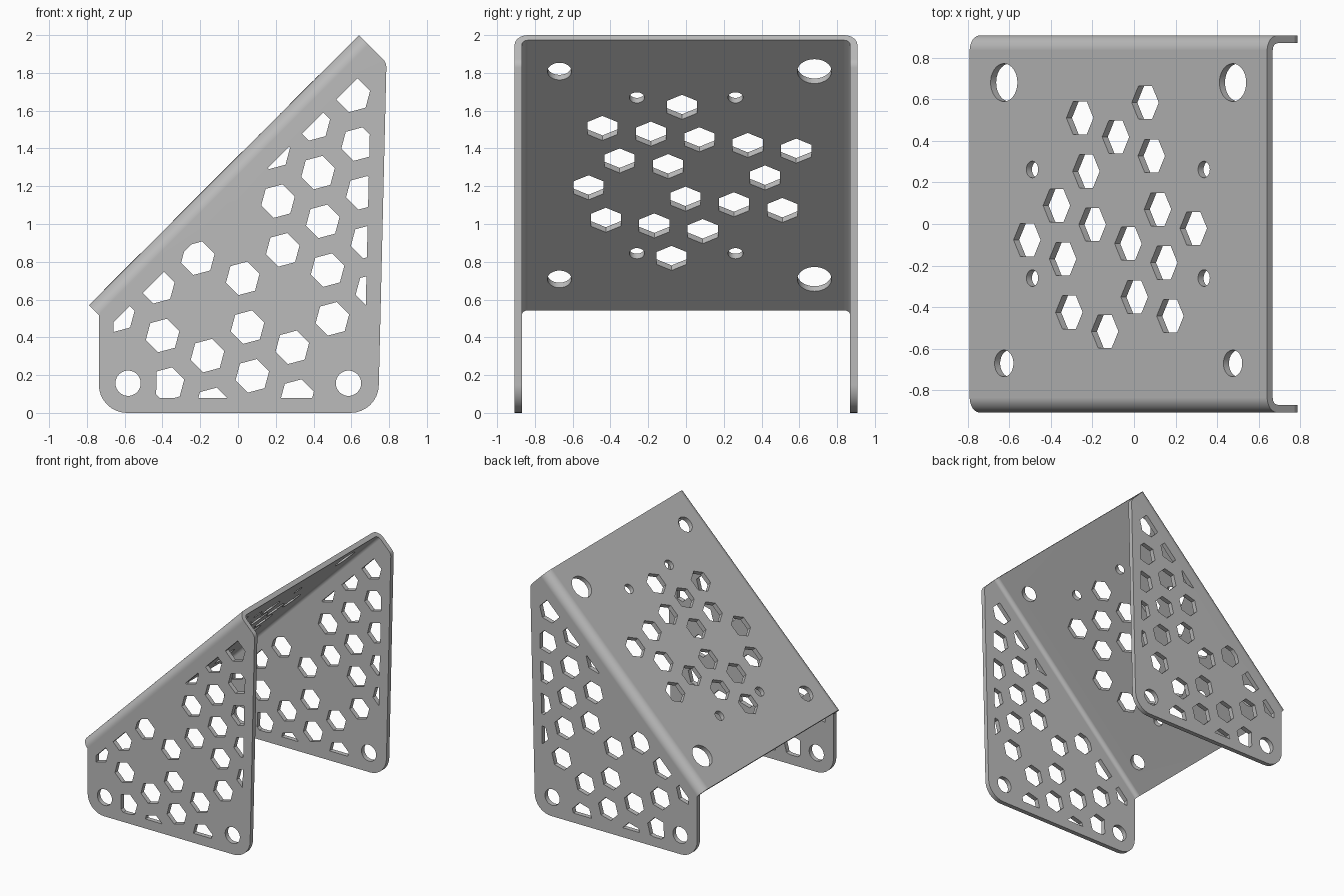
import bpy, bmesh
from math import sin, cos, tan, pi, radians, sqrt
from mathutils import Vector

cube = bpy.data.objects.get("Cube")
if cube:
    bpy.data.objects.remove(cube, do_unlink=True)

WIDTH, SHEET, RISE = 0.907, 0.038, 1.36   # half width, thickness, height of slope at x = 0
R2 = sqrt(2)

grey = bpy.data.materials.new("sheet_metal_grey")
grey.use_nodes = True
colour = (0.5, 0.5, 0.5, 1)
grey.diffuse_color = colour
grey.node_tree.nodes["Principled BSDF"].inputs["Base Color"].default_value = colour


# Placement rules: side view, across the sloped plate, along the slope
def in_side(a, b, h):
    return Vector((a, h, b))


def in_slope(a, b, h):
    return Vector((a - h / R2, b, a + RISE + h / R2))


def along_slope(a, b, h):
    return Vector((h + b / R2, a, h + RISE - b / R2))


def fillet(corners, steps=8):
    """Outline from (x, y, radius) corners, rounding those with a radius."""
    out = []
    for i, (x, y, r) in enumerate(corners):
        p = Vector((x, y))
        if not r:
            out.append(p)
            continue
        d0 = (Vector(corners[i - 1][:2]) - p).normalized()
        d1 = (Vector(corners[(i + 1) % len(corners)][:2]) - p).normalized()
        half = d0.angle(d1) / 2
        centre = p + (d0 + d1).normalized() * r / sin(half)
        start = p + d0 * r / tan(half) - centre
        end = p + d1 * r / tan(half) - centre
        sweep = pi - 2 * half
        for k in range(steps + 1):
            t = k / steps
            out.append(centre + (start * sin((1 - t) * sweep) + end * sin(t * sweep)) / sin(sweep))
    return out


def ring(x, y, r, sides, turn=0.0, squash=1.0):
    return [Vector((x + r * cos(turn + 2 * pi * k / sides) * squash,
                    y + r * sin(turn + 2 * pi * k / sides))) for k in range(sides)]


def clip(poly, normal, limit):
    """Keep the part of a polygon where normal . p <= limit."""
    out = []
    for i, q in enumerate(poly):
        p = poly[i - 1]
        dp, dq = normal.dot(p) - limit, normal.dot(q) - limit
        if dp * dq < 0:
            out.append(p.lerp(q, dp / (dp - dq)))
        if dq <= 0:
            out.append(q)
    return out


def prisms(name, outlines, place, low, high):
    bm = bmesh.new()
    for outline in outlines:
        bottom = [bm.verts.new(place(p.x, p.y, low)) for p in outline]
        top = [bm.verts.new(place(p.x, p.y, high)) for p in outline]
        bm.faces.new(bottom)
        bm.faces.new(top[::-1])
        for i in range(len(outline)):
            bm.faces.new((bottom[i - 1], top[i - 1], top[i], bottom[i]))
    bmesh.ops.recalc_face_normals(bm, faces=bm.faces)
    mesh = bpy.data.meshes.new(name)
    bm.to_mesh(mesh)
    bm.free()
    mesh.materials.append(grey)
    ob = bpy.data.objects.new(name, mesh)
    bpy.context.collection.objects.link(ob)
    return ob


def cut(target, tool, operation):
    tool.hide_render = True
    mod = target.modifiers.new("cut", 'BOOLEAN')
    mod.object, mod.operation, mod.solver = tool, operation, 'EXACT'
    bpy.context.view_layer.objects.active = target
    bpy.ops.object.modifier_apply(modifier=mod.name)
    bpy.data.objects.remove(tool, do_unlink=True)


# Folded U-shaped sheet running up the slope
inner, deep = WIDTH - SHEET, 1.7
section = fillet([(-WIDTH, deep, 0), (-WIDTH, 0, 0.072), (WIDTH, 0, 0.072), (WIDTH, deep, 0),
                  (inner, deep, 0), (inner, SHEET, 0.034), (-inner, SHEET, 0.034), (-inner, deep, 0)])
bracket = prisms("folded_bracket", [section], along_slope, -2.5, 2.5)

# Trim to the side outline
outline = fillet([(-0.89, 0.67, 0), (-0.737, 0.517, 0), (-0.737, 0, 0.15), (0.742, 0, 0.15),
                  (0.786, 1.854, 0.06), (0.54, 2.1, 0)])
cut(bracket, prisms("trim_block", [outline], in_side, -1.2, 1.2), 'INTERSECT')

# Bolt holes and honeycomb through both side flanges
bolts = [Vector((-0.582, 0.157)), Vector((0.585, 0.157))]
margins = [(Vector((0, -1)), -0.078), (Vector((-1, 0)), 0.66),
           (Vector((-1, 1)), 1.14), (Vector((1, -0.0235)), 0.663)]
start, step_a, step_b = Vector((0.025, 0.712)), Vector((0.0253, -0.258)), Vector((0.212, 0.151))
side_cells = {-3: [-1], -2: [-1, 0, 1], -1: [-1, 1, 2], 0: [0, 1, 2],
              1: [-2, -1, 0, 2, 3], 2: [-2, -1, 0, 1, 2], 3: [-2, -1, 0, 1, 2]}
side_holes = [ring(p.x, p.y, 0.067, 40) for p in bolts]
for i, column in side_cells.items():
    for j in column:
        c = start + step_b * i + step_a * j
        cell = ring(c.x, c.y, 0.092, 6, radians(15))
        for normal, limit in margins:
            cell = clip(cell, normal, limit)
        for p in bolts:
            if (c - p).length < 0.25:
                away = (p - c).normalized()
                cell = clip(cell, away, away.dot(p) - 0.15)
        side_holes.append(cell)
cut(bracket, prisms("side_hole_cutter", side_holes, in_side, -1.2, 1.2), 'DIFFERENCE')

# Mounting holes and honeycomb through the sloped plate
plate_holes = []
for x in (-0.625, 0.475):
    plate_holes.append(ring(x, 0.68, 0.091, 40, 0, 1 / R2))
    plate_holes.append(ring(x, -0.67, 0.064, 40, 0, 1 / R2))
for x in (-0.489, 0.336):
    for y in (-0.26, 0.262):
        plate_holes.append(ring(x, y, 0.04, 32, 0, 1 / R2))
start, step_a, step_b = Vector((-0.2, -0.003)), Vector((-0.03, 0.2565)), Vector((0.142, 0.165))
plate_cells = {-2: [1], -1: [-1, 0, 1], 0: [-2, 0, 1, 2], 1: [-2, -1, 1],
               2: [-3, -2, -1, 0, 1], 3: [-2]}
for i, column in plate_cells.items():
    for j in column:
        c = start + step_b * i + step_a * j
        plate_holes.append(ring(c.x, c.y, 0.092, 6, 0, 1 / R2))
cut(bracket, prisms("plate_hole_cutter", plate_holes, in_slope, -0.1, 0.1), 'DIFFERENCE')

# Smooth bends, crisp edges, flat panels
bpy.ops.object.select_all(action='DESELECT')
bracket.select_set(True)
bpy.context.view_layer.objects.active = bracket
bpy.ops.object.shade_smooth_by_angle(angle=radians(30))
flat = bracket.modifiers.new("flat_panels", 'WEIGHTED_NORMAL')
flat.keep_sharp = True
